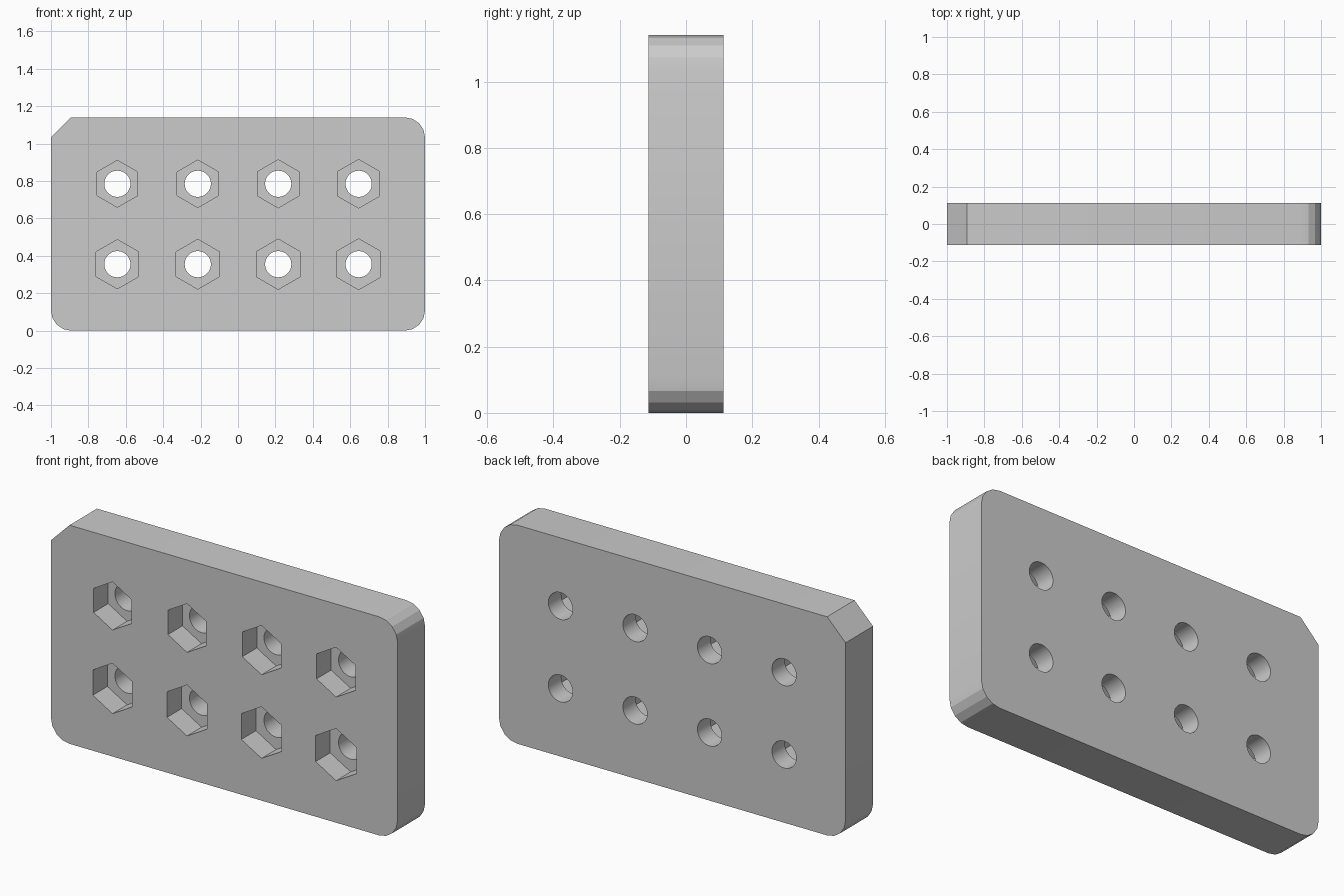
import bpy, bmesh
from math import cos, sin, pi
from mathutils import Matrix, Vector

WIDTH, HEIGHT, THICK = 2.0, 1.14, 0.226
CORNER = 0.107          # corner radius and chamfer length
PITCH = 0.43            # spacing of the hole grid
BORE_R = 0.07
POCKET_DEPTH = 0.12
HEX_R, HEX_STEP = 0.1255, 0.0015   # each pocket is slightly larger than the last

default = bpy.data.objects.get("Cube")
if default:
    bpy.data.objects.remove(default, do_unlink=True)


def make_object(name, bm):
    bmesh.ops.recalc_face_normals(bm, faces=bm.faces)
    mesh = bpy.data.meshes.new(name)
    bm.to_mesh(mesh)
    bm.free()
    obj = bpy.data.objects.new(name, mesh)
    bpy.context.collection.objects.link(obj)
    return obj


def add_prism(bm, sides, radius, x, z, y0, y1):
    """Prism lying along y, with a corner pointing up."""
    place = Matrix.Translation((x, (y0 + y1) / 2, z)) @ Matrix.Rotation(pi / 2, 4, 'X')
    bmesh.ops.create_cone(bm, cap_ends=True, segments=sides, radius1=radius,
                          radius2=radius, depth=y1 - y0, matrix=place)


def cut(target, cutter):
    cutter.hide_render = True
    mod = target.modifiers.new(cutter.name, 'BOOLEAN')
    mod.operation = 'DIFFERENCE'
    mod.solver = 'EXACT'
    mod.object = cutter
    bpy.context.view_layer.objects.active = target
    bpy.ops.object.modifier_apply(modifier=mod.name)
    bpy.data.objects.remove(cutter, do_unlink=True)


# Plate outline: three rounded corners and one chamfered upper corner
bm = bmesh.new()
outline = []
for i, (sx, sz) in enumerate([(1, 1), (-1, 1), (-1, -1), (1, -1)]):
    cx = sx * (WIDTH / 2 - CORNER)
    cz = HEIGHT / 2 + sz * (HEIGHT / 2 - CORNER)
    steps = 1 if (sx, sz) == (-1, 1) else 4
    for k in range(steps + 1):
        a = (i + k / steps) * pi / 2
        outline.append(bm.verts.new((cx + CORNER * cos(a), -THICK / 2, cz + CORNER * sin(a))))
front = bm.faces.new(outline)
extruded = bmesh.ops.extrude_face_region(bm, geom=[front], use_keep_orig=True)
bmesh.ops.translate(bm, vec=Vector((0, THICK, 0)),
                    verts=[g for g in extruded["geom"] if isinstance(g, bmesh.types.BMVert)])
plate = make_object("plate", bm)

# Hexagonal nut pockets in the front and round bores right through
pockets, bores = bmesh.new(), bmesh.new()
for i in range(8):
    row, col = divmod(i, 4)
    x = (col - 1.5) * PITCH
    z = HEIGHT / 2 + (0.5 - row) * PITCH
    add_prism(pockets, 6, HEX_R + i * HEX_STEP, x, z, -THICK, -THICK / 2 + POCKET_DEPTH)
    add_prism(bores, 48, BORE_R, x, z, -THICK, THICK)
cut(plate, make_object("nut_pockets", pockets))
cut(plate, make_object("bolt_bores", bores))

# Smooth bore walls, crisp facets everywhere else
bpy.ops.object.select_all(action='DESELECT')
plate.select_set(True)
bpy.context.view_layer.objects.active = plate
bpy.ops.object.shade_smooth_by_angle(angle=pi / 12)
